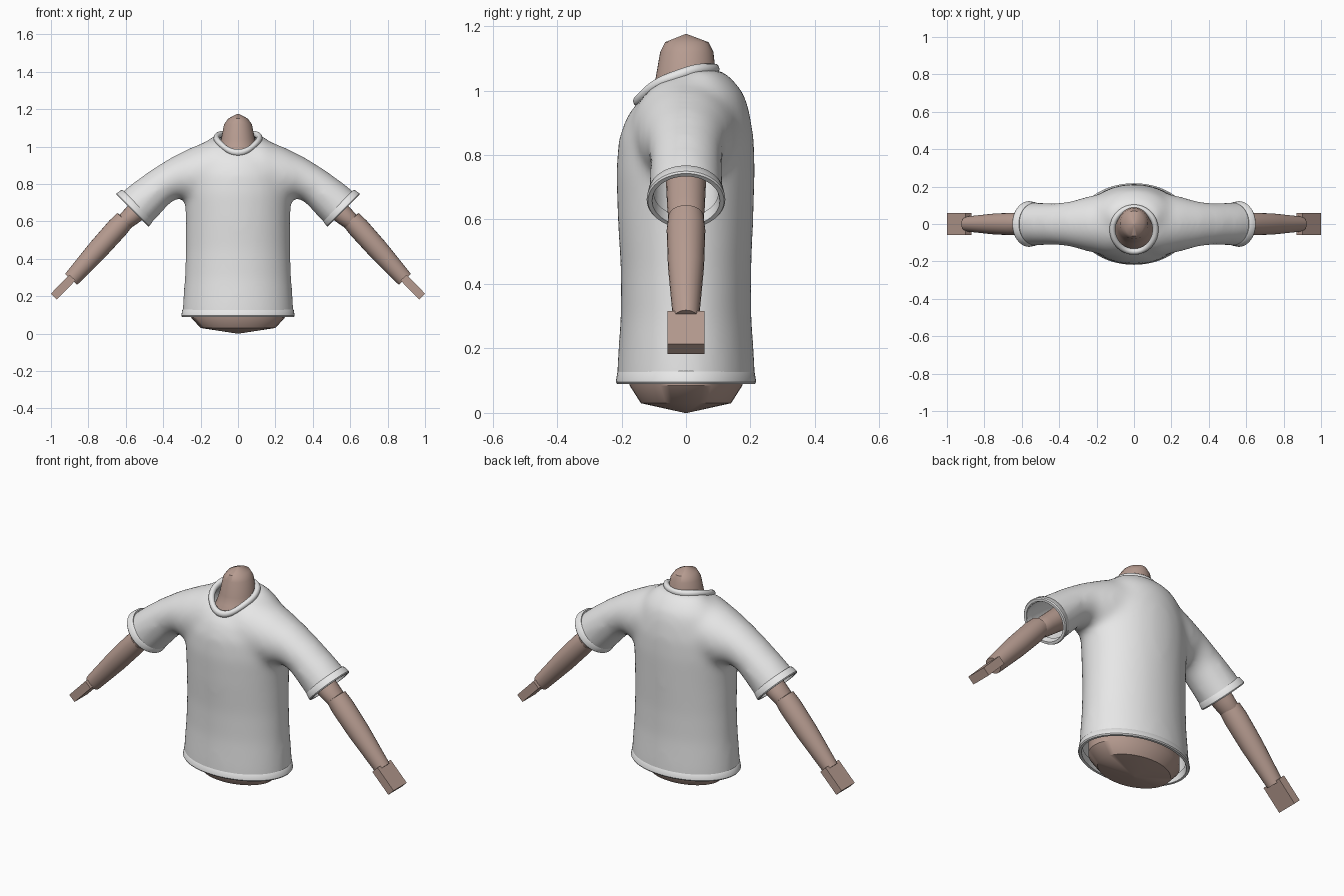
import bpy, bmesh, math
from mathutils import Vector
from mathutils.bvhtree import BVHTree

cube = bpy.data.objects.get("Cube")
if cube:
    bpy.data.objects.remove(cube)


def material(name, rgb):
    m = bpy.data.materials.new(name)
    m.use_nodes = True
    m.diffuse_color = (*rgb, 1)
    bsdf = next(n for n in m.node_tree.nodes if n.type == 'BSDF_PRINCIPLED')
    bsdf.inputs["Base Color"].default_value = (*rgb, 1)
    return m


skin = material("skin_brown", (0.47, 0.33, 0.28))
cloth = material("shirt_white", (0.8, 0.8, 0.8))


def ring(c, u, v, n=40):
    angles = [2 * math.pi * i / n for i in range(n)]
    return [Vector(c) + Vector(u) * math.cos(a) + Vector(v) * math.sin(a) for a in angles]


def loft(bm, rings, closed=False):
    """Skin a list of rings; either cap the ends or join last to first."""
    loops = [[bm.verts.new(p) for p in r] for r in rings]
    n = len(loops[0])
    pairs = list(zip(loops, loops[1:])) + ([(loops[-1], loops[0])] if closed else [])
    for a, b in pairs:
        for i in range(n):
            j = (i + 1) % n
            bm.faces.new((a[i], a[j], b[j], b[i]))
    if not closed:
        bm.faces.new(loops[0])
        bm.faces.new(loops[-1])


def finish(name, bm, mat, angle=40):
    bmesh.ops.recalc_face_normals(bm, faces=bm.faces)
    me = bpy.data.meshes.new(name)
    bm.to_mesh(me)
    bm.free()
    me.materials.append(mat)
    for p in me.polygons:
        p.use_smooth = True
    me.set_sharp_from_angle(angle=math.radians(angle))
    ob = bpy.data.objects.new(name, me)
    bpy.context.collection.objects.link(ob)
    return ob


def part(name, rings, mat, closed=False):
    bm = bmesh.new()
    loft(bm, rings, closed)
    return finish(name, bm, mat)


def band(name, c, u, v, axis, profile):
    """Trim band: profile of (distance along axis, outward offset)."""
    c, u, v, axis = map(Vector, (c, u, v, axis))
    part(name, [ring(c + axis * t, u + u.normalized() * o, v + v.normalized() * o, 64)
                for t, o in profile], cloth, True)


# Body inside the shirt: z, half width, front y, back y
body = [(0, .004, -.004, .004), (.03, .2, -.14, .14), (.085, .25, -.175, .175),
        (.3, .25, -.175, .175), (.6, .25, -.18, .18), (.8, .24, -.17, .17),
        (.9, .18, -.155, .15), (.955, .115, -.138, .12), (1.0, .1, -.108, .1),
        (1.04, .09, -.094, .094), (1.12, .074, -.08, .085), (1.15, .052, -.065, .07),
        (1.175, .003, -.003, .003)]


def upright(rows):
    return [ring((0, (f + b) / 2, z), (w, 0, 0), (0, (b - f) / 2, 0)) for z, w, f, b in rows]


part("body", upright(body), skin)

# Shirt volume: torso loft plus one loft running from sleeve to sleeve
torso = [(.04, .3, -.217, .217), (.15, .296, -.213, .213), (.3, .285, -.203, .203),
         (.45, .28, -.203, .203), (.6, .28, -.212, .209), (.75, .285, -.217, .214),
         (.85, .28, -.209, .211), (.92, .25, -.184, .2), (.955, .235, -.158, .192),
         (.99, .21, -.12, .18), (1.03, .17, -.075, .15), (1.065, .12, -.02, .11)]
# Sleeve sections: top x, top z, bottom x, bottom z, half depth
sleeve = [(.12, 1.047, .16, .7, .17), (.25, .995, .26, .7, .145), (.37, .935, .315, .725, .12),
          (.47, .872, .36, .7, .112), (.58, .792, .42, .635, .113), (.71, .68, .54, .51, .119)]


def section(s, row):
    tx, tz, bx, bz, d = row
    return ring((s * (tx + bx) / 2, 0, (tz + bz) / 2),
                (s * (tx - bx) / 2, 0, (tz - bz) / 2), (0, d, 0))


bm = bmesh.new()
loft(bm, upright(torso))
loft(bm, [section(-1, r) for r in reversed(sleeve)] + [section(1, r) for r in sleeve])
shirt = finish("shirt", bm, cloth)
remesh = shirt.modifiers.new("merge", 'REMESH')
remesh.mode = 'VOXEL'
remesh.voxel_size = 0.016
relax = shirt.modifiers.new("relax", 'SMOOTH')
relax.factor = 0.5
relax.iterations = 20
bpy.context.view_layer.update()
graph = bpy.context.evaluated_depsgraph_get()
merged = bpy.data.meshes.new_from_object(shirt.evaluated_get(graph))
bpy.data.objects.remove(shirt)
bm = bmesh.new()
bm.from_mesh(merged)
bmesh.ops.recalc_face_normals(bm, faces=bm.faces)
tree = BVHTree.FromBMesh(bm)

# Neck opening: an ellipse seen from above, laid on the cloth
NECK_Y, NECK_W, NECK_D = -.03, .115, .118


def on_neckline(a):
    x, y = NECK_W * math.cos(a), NECK_Y + NECK_D * math.sin(a)
    hit = tree.ray_cast(Vector((x, y, 3)), Vector((0, 0, -1)))[0]
    return hit or Vector((x, y, 1))


def neck_angle(p):
    return math.atan2((p.y - NECK_Y) / NECK_D, p.x / NECK_W)


def in_neck(p):
    return p.z > .85 and (p.x / NECK_W) ** 2 + ((p.y - NECK_Y) / NECK_D) ** 2 < 1


bmesh.ops.delete(bm, geom=[f for f in bm.faces if in_neck(f.calc_center_median())],
                 context='FACES')
for v in bm.verts:
    if v.is_boundary:
        v.co = on_neckline(neck_angle(v.co))


# Hem and cuff openings
def cut(faces, co, no):
    geom = set(faces)
    for f in faces:
        geom.update(f.verts, f.edges)
    bmesh.ops.bisect_plane(bm, geom=list(geom), plane_co=co, plane_no=no, clear_outer=True)


cut(list(bm.faces), (0, 0, .1), (0, 0, -1))
CUFF = Vector((.566, 0, .658))
for s in (1, -1):
    down = Vector((s, 0, -1)).normalized()
    centre = Vector((s * CUFF.x, 0, CUFF.z))
    cut([f for f in bm.faces if all(v.co.x * s > .34 for v in f.verts)],
        centre - down * .006, down)
me = bpy.data.meshes.new("shirt")
bm.to_mesh(me)
bm.free()
me.materials.clear()
me.materials.append(cloth)
for p in me.polygons:
    p.use_smooth = True
    p.material_index = 0
shirt = bpy.data.objects.new("shirt", me)
bpy.context.collection.objects.link(shirt)
thick = shirt.modifiers.new("thickness", 'SOLIDIFY')
thick.thickness = .006
thick.offset = -1

# Collar: a soft roll following the neckline
N = 64
path = [on_neckline(2 * math.pi * i / N) for i in range(N)]
collar = []
for i, p in enumerate(path):
    near = [path[(i + k) % N].z for k in range(-2, 3)]
    out = Vector((p.x, p.y - NECK_Y, 0)).normalized()
    collar.append(ring((p.x, p.y, sum(near) / 5 + .003), out * .016, (0, 0, .018), 12))
part("collar", collar, cloth, True)

# Hem and cuff trims
trim = [(-.042, -.002), (-.036, .005), (-.006, .01), (0, .006), (0, -.007), (-.036, -.012)]
band("hem", (0, 0, .09), (.293, 0, 0), (0, .208, 0), (0, 0, -1), trim)

# Arms
for s, side in ((1, "left"), (-1, "right")):
    down = Vector((s, 0, -1)).normalized()
    across = Vector((s, 0, 1)).normalized()
    band(side + "_cuff", (s * CUFF.x, 0, CUFF.z), across * .114, (0, .112, 0), down, trim)

    def limb(name, a, b, rows):
        """Rows of (fraction of length, half thickness, half depth)."""
        a, b = Vector((s * a[0], 0, a[1])), Vector((s * b[0], 0, b[1]))
        d = (b - a).normalized()
        u = Vector((-d.z * s, 0, d.x * s))
        part(side + name, [ring(a.lerp(b, t), u * w, (0, h, 0), 24) for t, w, h in rows], skin)
        return a, b, d, u

    limb("_upper_arm", (.25, .9), (.645, .565),
         [(0, .06, .06), (.5, .063, .063), (.8, .052, .058), (.9, .046, .054),
          (.96, .036, .04), (1, .004, .004)])
    limb("_forearm", (.6, .615), (.892, .29),
         [(0, .004, .004), (.02, .054, .055), (.15, .058, .06), (.5, .056, .056),
          (.95, .045, .042), (1, .043, .04)])

    # Hand: a flat block in line with the forearm
    a, b = Vector((s * .885, 0, .3)), Vector((s * .984, 0, .198))
    d = (b - a).normalized()
    u = Vector((-d.z * s, 0, d.x * s)) * .0225
    v = Vector((0, .058, 0))
    part(side + "_hand", [[p + u + v, p - u + v, p - u - v, p + u - v] for p in (a, b)], skin)
